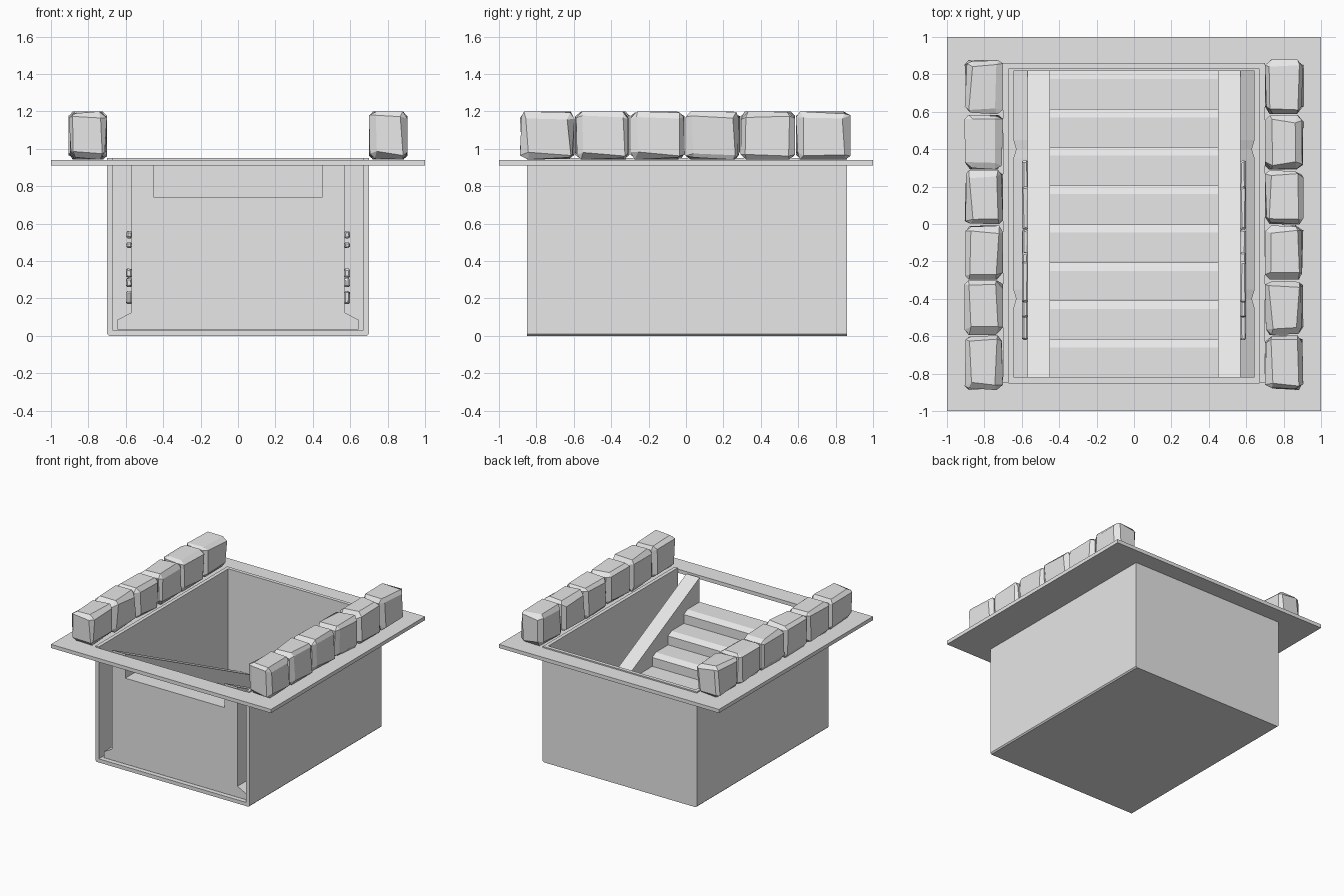
import bpy, bmesh, random
from mathutils import Vector

if "Cube" in bpy.data.objects:
    bpy.data.objects.remove(bpy.data.objects["Cube"])

random.seed(4)
stone = bpy.data.materials.new("plain_grey")
stone.diffuse_color = (0.8, 0.8, 0.8, 1)
stone.use_nodes = True
stone.node_tree.nodes["Principled BSDF"].inputs["Base Color"].default_value = stone.diffuse_color


def finish(bm, name):
    bmesh.ops.recalc_face_normals(bm, faces=bm.faces[:])
    me = bpy.data.meshes.new(name)
    bm.to_mesh(me)
    bm.free()
    me.materials.append(stone)
    ob = bpy.data.objects.new(name, me)
    bpy.context.collection.objects.link(ob)
    return ob


def loft(name, sections):
    """Skin matching cross-sections and cap both ends."""
    bm = bmesh.new()
    rings = [[bm.verts.new(p) for p in s] for s in sections]
    n = len(rings[0])
    for a, b in zip(rings, rings[1:]):
        for i in range(n):
            j = (i + 1) % n
            bm.faces.new((a[i], a[j], b[j], b[i]))
    bm.faces.new(rings[0])
    bm.faces.new(rings[-1])
    return finish(bm, name)


def prism_x(name, prof, x0, x1):
    return loft(name, [[(x, y, z) for y, z in prof] for x in (x0, x1)])


def prism_y(name, prof, y0, y1):
    return loft(name, [[(x, y, z) for x, z in prof] for y in (y0, y1)])


def block(name, lo, hi, bevel=0.0, jitter=0.0):
    """Box between two corners, optionally chamfered and roughened."""
    lo, hi = Vector(lo), Vector(hi)
    bm = bmesh.new()
    bmesh.ops.create_cube(bm, size=1)
    for v in bm.verts:
        v.co = Vector([(lo[k] + hi[k]) / 2 + v.co[k] * (hi[k] - lo[k]) for k in range(3)])
    if bevel:
        bmesh.ops.bevel(bm, geom=bm.edges[:], offset=bevel, segments=1,
                        affect='EDGES', profile=0.5)
    for v in bm.verts:
        for k in range(3):
            d = random.uniform(-jitter, jitter)
            v.co[k] = min(max(v.co[k] + d, lo[k]), hi[k])
    return finish(bm, name)


# Floor slab with a rectangular opening
bm = bmesh.new()
rings = []
for x, y0, y1, z in ((1, -1, 1, .91), (1, -1, 1, .94), (.69, -.85, .85, .94), (.69, -.85, .85, .91)):
    rings.append([bm.verts.new(p) for p in ((-x, y0, z), (x, y0, z), (x, y1, z), (-x, y1, z))])
for r in range(4):
    a, b = rings[r], rings[(r + 1) % 4]
    for i in range(4):
        j = (i + 1) % 4
        bm.faces.new((a[i], a[j], b[j], b[i]))
finish(bm, "floor_slab")

# Stairwell: U-shaped shell, open at the front and top, plus back wall
c = .01
half = [(.7, c), (.7, .95), (.67, .95), (.67, .03)]
shell = [(.7 - c, 0)] + half + [(-x, z) for x, z in reversed(half)] + [(-.7 + c, 0)]
prism_y("stairwell_shell", shell, -.85, .86)
block("stairwell_back_wall", (-.67, .83, .03), (.67, .86, .95))

# Flight of eight steps descending to the back, with chamfered nosings
run, rise, y0, z0 = .205, .098, -.82, .74
steps = [(y0, .035)]
for i in range(8):
    y, z = y0 + run * i, z0 - rise * i
    drop = min(.025, z - .04)
    steps += [(y, z), (y + run - .045, z), (y + run, z - drop)]
steps.append((y0 + 8 * run, .035))
prism_x("steps", steps, -.45, .45)

# Sloping side boards, skirts and small stone chips on both sides
board = [(-.82, .035), (-.82, .94), (.82, .14), (.82, .035)]
chips = [(-.62, -.36, .17, .24), (-.5, -.27, .26, .31), (-.03, .2, .31, .36),
         (-.25, -.15, .47, .5), (-.2, -.03, .26, .3), (-.42, -.2, .52, .56), (.14, .34, .26, .31)]
for side, s in (("left", -1), ("right", 1)):
    prism_x(side + "_side_board", board, s * .45, s * .57)
    secs = []
    for y, d in ((-.82, 0), (-.45, 0), (-.4, .015), (-.35, 0), (.35, 0), (.4, .015), (.45, 0), (.82, 0)):
        prof = [(.565, .035), (.645 - d, .035), (.645 - d, .085), (.57, .125)]
        secs.append([(s * x, y, z) for x, z in prof])
    loft(side + "_skirt", secs)
    for i, (ya, yb, za, zb) in enumerate(chips):
        xs = sorted((s * .565, s * .6))
        block(f"{side}_chip_{i}", (xs[0], ya, za), (xs[1], yb, zb), .01, .003)

    # Row of six rough kerb stones
    xs = sorted((s * .7, s * .905))
    for i in range(6):
        ya = -.888 + i * .295
        block(f"{side}_kerb_stone_{i}", (xs[0], ya, .942), (xs[1], ya + .292, 1.2), .032, .013)
